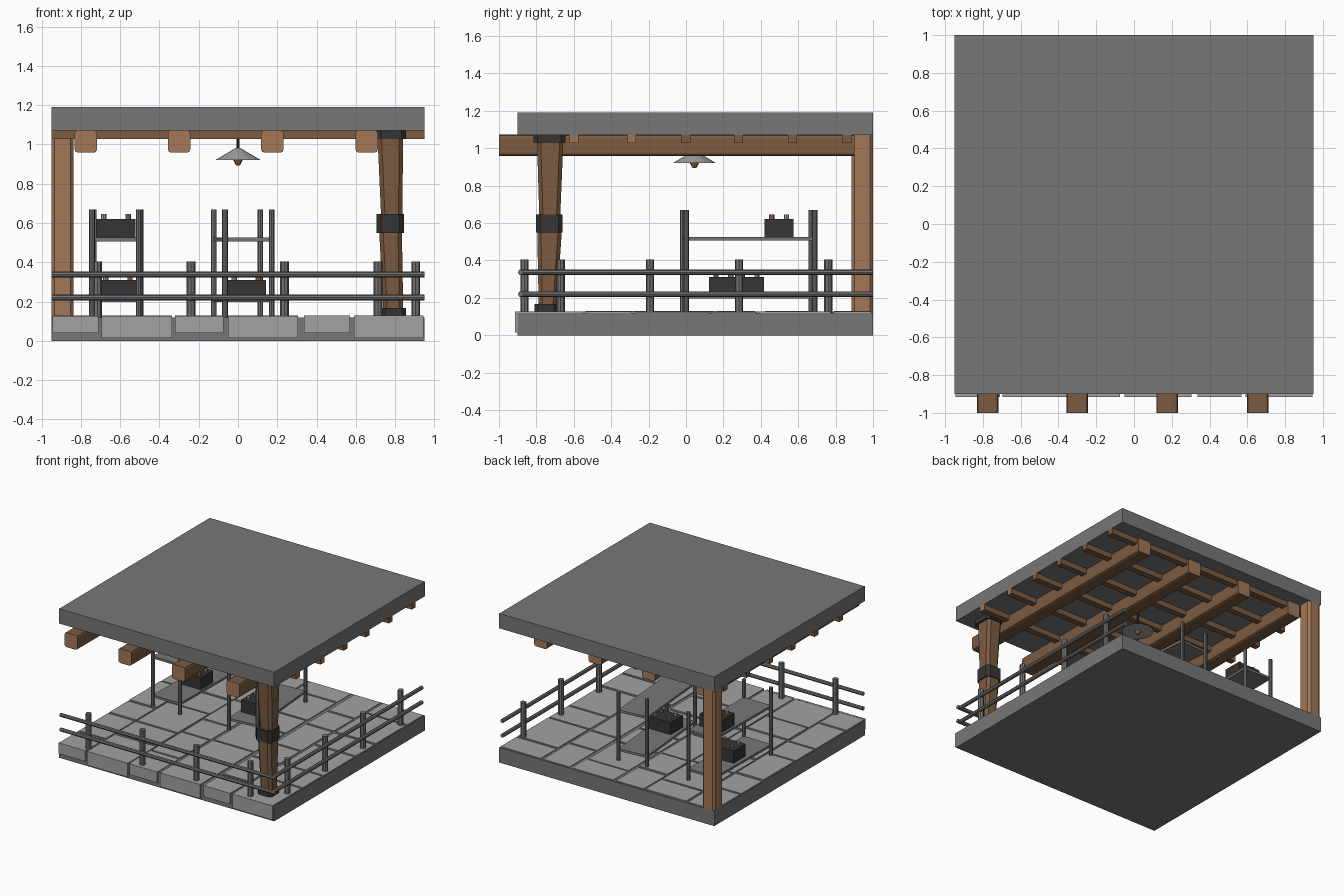
import bpy, bmesh, math, random
from mathutils import Vector, Matrix

if "Cube" in bpy.data.objects:
    bpy.data.objects.remove(bpy.data.objects["Cube"])

random.seed(4)


def material(name, r, g, b):
    m = bpy.data.materials.new(name)
    m.diffuse_color = (r, g, b, 1)
    m.use_nodes = True
    m.node_tree.nodes["Principled BSDF"].inputs["Base Color"].default_value = m.diffuse_color
    return m


SLAB = material("slab_grey", .185, .185, .185)
STONE = material("paving_stone", .36, .36, .36)
WOOD = material("dark_wood", .20, .105, .052)
PALE = material("pale_wood", .36, .185, .095)
IRON = material("black_iron", .035, .035, .035)
METAL = material("rail_metal", .17, .17, .175)
SHADE = material("lamp_grey", .36, .36, .36)


def finish(name, bm, loc, mats, rot=0):
    bmesh.ops.recalc_face_normals(bm, faces=bm.faces)
    me = bpy.data.meshes.new(name)
    bm.to_mesh(me)
    bm.free()
    for m in mats:
        me.materials.append(m)
    ob = bpy.data.objects.new(name, me)
    bpy.context.collection.objects.link(ob)
    ob.location = loc
    ob.rotation_euler.z = rot
    return ob


def box(name, x, y, z, mat, bevel=0, axis=2, segs=1, rot=0, end_mat=None, ends=(1, -1)):
    """Box from (min, max) ranges; edges along one axis may be bevelled."""
    lo, hi = Vector((x[0], y[0], z[0])), Vector((x[1], y[1], z[1]))
    bm = bmesh.new()
    bmesh.ops.create_cube(bm, size=1, matrix=Matrix.Diagonal((*(hi - lo), 1)))
    if bevel:
        edges = [e for e in bm.edges
                 if abs((e.verts[0].co - e.verts[1].co).normalized()[axis]) > .9]
        bmesh.ops.bevel(bm, geom=edges, offset=bevel, segments=segs, profile=.5, affect='EDGES')
    bm.normal_update()
    if end_mat:
        for f in bm.faces:
            if any(f.normal[axis] * s > .9 for s in ends):
                f.material_index = 1
    return finish(name, bm, (lo + hi) / 2, [mat] + ([end_mat] if end_mat else []), rot)


def rod(name, a, b, r1, mat, r2=None, sides=8):
    """Round bar or cone from point a to point b."""
    a, b = Vector(a), Vector(b)
    bm = bmesh.new()
    q = Vector((0, 0, 1)).rotation_difference(b - a).to_matrix().to_4x4()
    bmesh.ops.create_cone(bm, cap_ends=True, segments=sides, radius1=r1,
                          radius2=r1 if r2 is None else r2, depth=(b - a).length, matrix=q)
    return finish(name, bm, (a + b) / 2, [mat])


# floor slab and roof slab
box("floor_slab", (-.95, .95), (-.9, 1), (0, .12), SLAB)
box("roof_slab", (-.95, .95), (-.9, 1), (1.072, 1.19), SLAB)

# paving: columns of alternating widths, stones of alternating depth
columns = [(-.945, -.71), (-.695, -.335), (-.32, -.075),
           (-.05, .305), (.335, .57), (.59, .945)]
for i, (x0, x1) in enumerate(columns):
    y, k = -.915, i
    while y < .98:
        end = min(y + (.25, .37)[k % 2] + random.uniform(-.02, .02), .99)
        if .99 - end < .1:
            end = .99
        top = .126 + random.uniform(-.002, .004)
        box("paving_stone", (x0, x1), (y, end), (.117, top), STONE)
        y, k = end + .02, k + 1
    box("edge_stone", (x0, x1), (-.915, -.898), ((.04, .015)[i % 2], .126), STONE)

# roof beams running front to back
for x in (-.775, -.3, .175, .655):
    box("roof_beam", (x - .057, x + .057), (-1, .9), (.958, 1.073), WOOD,
        bevel=.017, axis=1, segs=2, end_mat=PALE)
# cross battens under the roof
for i, y in enumerate((-.6, -.29, 0, .28, .57, .86)):
    box("roof_batten", (-.95, .95), (y - .024, y + .024), (1.028, 1.073), WOOD,
        axis=0, end_mat=PALE if i < 2 else None, ends=(1,))

# back left corner post
box("back_post", (-.95, -.838), (.885, 1), (.12, 1.073), PALE, bevel=.016)

# front right post, hewn and narrowing, with iron straps
bm = bmesh.new()
c = .02
rings = []
for z, x0, x1, y0, y1 in ((.12, .742, .842, -.787, -.694), (.54, .72, .835, -.795, -.665),
                          (.65, .728, .838, -.785, -.672), (1.05, .71, .84, -.797, -.655)):
    pts = ((x0 + c, y0), (x1 - c, y0), (x1, y0 + c), (x1, y1 - c),
           (x1 - c, y1), (x0 + c, y1), (x0, y1 - c), (x0, y0 + c))
    rings.append([bm.verts.new((px, py, z)) for px, py in pts])
for lo, hi in zip(rings, rings[1:]):
    for i in range(8):
        j = (i + 1) % 8
        bm.faces.new((lo[i], lo[j], hi[j], hi[i]))
bm.faces.new(rings[0])
bm.faces.new(rings[-1])
finish("front_post", bm, (0, 0, 0), [WOOD])
box("post_cap", (.705, .855), (-.815, -.645), (1.03, 1.074), IRON, bevel=.022)
box("post_strap", (.705, .845), (-.802, -.66), (.55, .645), IRON, bevel=.022)
box("post_foot", (.73, .855), (-.81, -.685), (.12, .167), IRON, bevel=.02)

# railings on the front and right sides
for z in (.22, .337):
    rod("front_rail", (-.95, -.883, z), (.95, -.883, z), .015, METAL)
    rod("side_rail", (.925, -.89, z), (.925, 1, z), .015, METAL)
for i in range(4):
    x, y = -.715 + .476 * i, -.67 + .477 * i
    rod("front_rail_post", (x, -.863, .12), (x, -.863, .405), .022, METAL)
    rod("side_rail_post", (.905, y, .12), (.905, y, .405), .022, METAL)


# two slim shelf racks, each turned a little
def rack(cx, cy, angle):
    rot = Matrix.Rotation(angle, 3, 'Z')
    for sx in (-1, 1):
        for sy in (-1, 1):
            p = rot @ Vector((sx * .119, sy * .345, 0)) + Vector((cx, cy, 0))
            rod("rack_leg", (p.x, p.y, .12), (p.x, p.y, .67), .0145, METAL)
    for z in (.197, .507):
        box("rack_shelf", (cx - .122, cx + .122), (cy - .345, cy + .345),
            (z, z + .018), SLAB, rot=angle)


rack(-.62, .335, math.radians(-.8))
rack(.024, .335, math.radians(4.8))


# dark crates with four pegs on top
def crate(cx, cy, z):
    box("crate", (cx - .1, cx + .1), (cy - .077, cy + .077), (z, z + .096), IRON)
    for i, (sx, sy) in enumerate(((-1, -1), (1, -1), (-1, 1), (1, 1))):
        px, py = cx + sx * .062, cy + sy * .039
        rod("crate_peg", (px, py, z + .094), (px, py, z + .121), .014,
            PALE if i in (1, 2) else STONE)


crate(-.622, .498, .525)
crate(-.612, .34, .215)
crate(.042, .2, .215)

# hanging lamp
rod("lamp_cord", (0, .045, .975), (0, .045, 1.073), .008, IRON)
rod("lamp_shade", (0, .045, .92), (0, .045, .982), .117, SHADE, r2=.012, sides=12)
rod("lamp_bulb", (0, .045, .894), (0, .045, .922), .01, PALE, r2=.025)
